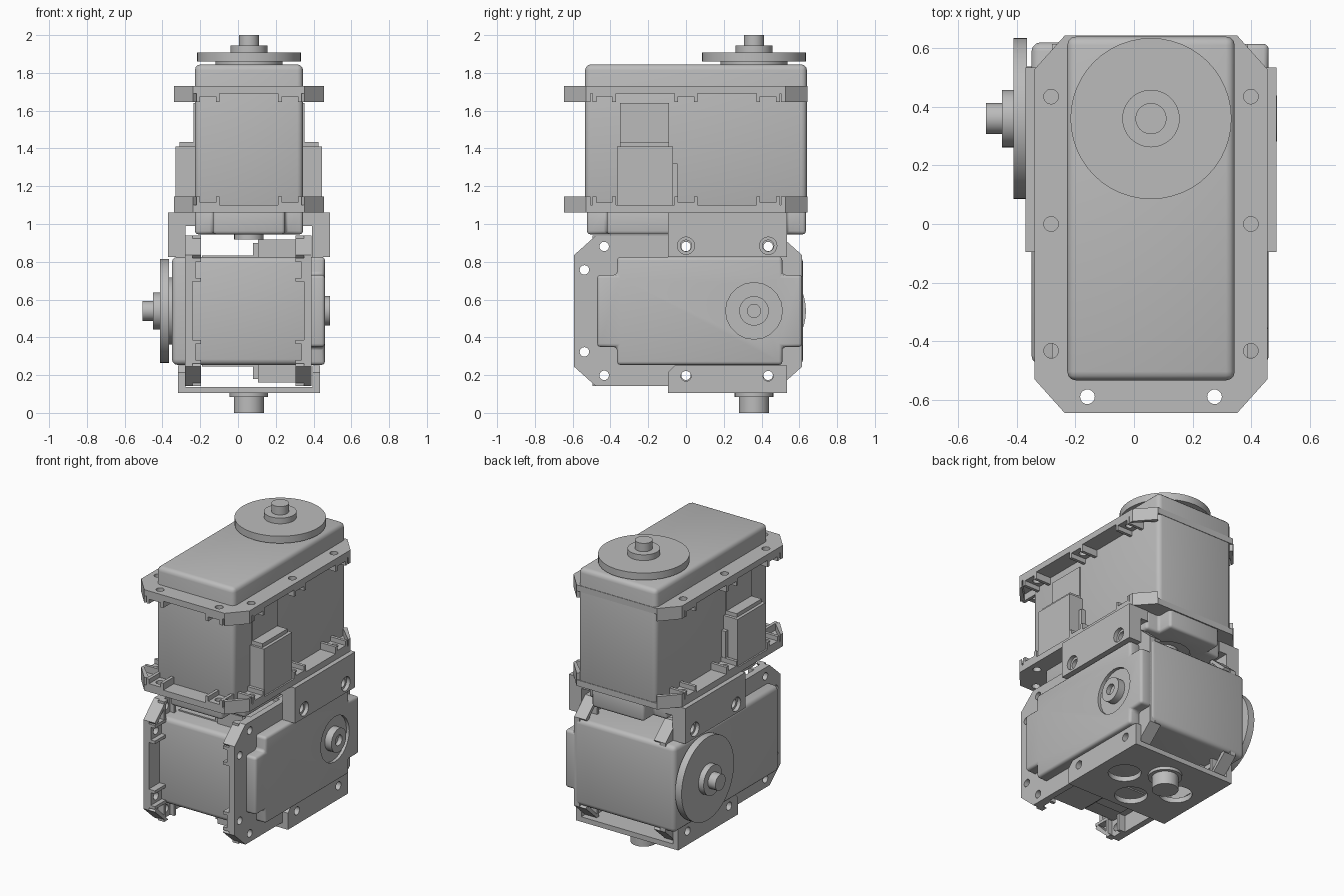
import bpy, bmesh, math
from mathutils import Matrix, Vector

if "Cube" in bpy.data.objects:
    bpy.data.objects.remove(bpy.data.objects["Cube"])

grey = bpy.data.materials.new("light_grey")
grey.use_nodes = True
grey.diffuse_color = (0.5, 0.5, 0.5, 1)
grey.node_tree.nodes["Principled BSDF"].inputs["Base Color"].default_value = (0.5, 0.5, 0.5, 1)


def finish(name, bm, place, bevel=0, cutters=()):
    """Turn a bmesh into a placed object, with optional bevel and drilled holes."""
    bmesh.ops.recalc_face_normals(bm, faces=bm.faces)
    mesh = bpy.data.meshes.new(name)
    bm.to_mesh(mesh)
    bm.free()
    ob = bpy.data.objects.new(name, mesh)
    bpy.context.collection.objects.link(ob)
    if bevel:
        m = ob.modifiers.new("round", 'BEVEL')
        m.width, m.segments, m.limit_method = bevel, 3, 'ANGLE'
    helpers = []
    for base, radius, depth, axis in cutters:
        cbm = cylinder_bm(base, radius, depth, axis, 20)
        cme = bpy.data.meshes.new("cutter")
        cbm.to_mesh(cme)
        cbm.free()
        c = bpy.data.objects.new("cutter", cme)
        c.hide_render = True
        bpy.context.collection.objects.link(c)
        m = ob.modifiers.new("drill", 'BOOLEAN')
        m.object, m.operation, m.solver = c, 'DIFFERENCE', 'EXACT'
        helpers.append(c)
    if bevel or helpers:
        dg = bpy.context.evaluated_depsgraph_get()
        new = bpy.data.meshes.new_from_object(ob.evaluated_get(dg))
        ob.modifiers.clear()
        ob.data = new
        for c in helpers:
            bpy.data.objects.remove(c)
    ob.data.transform(place)
    ob.data.materials.clear()
    ob.data.materials.append(grey)
    bpy.ops.object.select_all(action='DESELECT')
    ob.select_set(True)
    bpy.context.view_layer.objects.active = ob
    bpy.ops.object.shade_smooth_by_angle(angle=math.radians(35))
    return ob


def cylinder_bm(base, radius, depth, axis='Z', sides=48):
    bm = bmesh.new()
    turn = {'Z': Matrix(), 'X': Matrix.Rotation(math.pi / 2, 4, 'Y')}[axis]
    move = Matrix.Translation(Vector(base)) @ turn @ Matrix.Translation((0, 0, depth / 2))
    bmesh.ops.create_cone(bm, cap_ends=True, segments=sides, radius1=radius,
                          radius2=radius, depth=depth, matrix=move)
    return bm


def prism(name, outline, lo, hi, place, **kw):
    bm = bmesh.new()
    f = bm.faces.new([bm.verts.new((x, y, lo)) for x, y in outline])
    up = bmesh.ops.extrude_face_region(bm, geom=[f])["geom"]
    bmesh.ops.translate(bm, vec=(0, 0, hi - lo),
                        verts=[v for v in up if isinstance(v, bmesh.types.BMVert)])
    return finish(name, bm, place, **kw)


def box(name, x, y, z, place=Matrix(), **kw):
    x0, x1 = sorted(x)
    y0, y1 = y
    return prism(name, [(x0, y0), (x1, y0), (x1, y1), (x0, y1)], *sorted(z), place, **kw)


def disc(name, base, radius, depth, place=Matrix(), **kw):
    return finish(name, cylinder_bm(base, radius, depth), place, **kw)


HALF, WING, SPAN, HORN_Y = 0.286, 0.398, 0.67, 0.36


def servo(tag, place, body, flange, cap, socket):
    """Servo along local y, with its output shaft along local +z."""
    y0, y1 = body
    f0, f1 = flange
    top = SPAN + cap
    box(tag + "_case", (-HALF, HALF), body, (0.002, top), place, bevel=0.03)

    # stepped rear cover with its idler bearing
    a0, a1, s, t = y0 + 0.01, y1 - 0.005, 0.105, 0.095
    h, k = HALF, HALF - t
    cross = [(-k, a0), (k, a0), (k, a0 + s), (h, a0 + s), (h, a1 - s), (k, a1 - s),
             (k, a1), (-k, a1), (-k, a1 - s), (-h, a1 - s), (-h, a0 + s), (-k, a0 + s)]
    prism(tag + "_rear_cover", cross, -cap, 0.02, place, bevel=0.018,
          cutters=[((0, HORN_Y, -cap - 0.1), 0.15, 0.12, 'Z')])
    disc(tag + "_idler", (0, HORN_Y, -cap - 0.028), 0.078, 0.06, place,
         cutters=[((0, HORN_Y, -cap - 0.05), 0.035, 0.05, 'Z')])

    # output horn
    for part, lo, radius, depth in (("collar", 0, 0.178, 0.02), ("horn", 0.015, 0.275, 0.047),
                                    ("hub", 0.06, 0.098, 0.04), ("shaft_tip", 0.1, 0.053, 0.055)):
        disc(f"{tag}_{part}", (0, HORN_Y, top + lo), radius, depth, place)

    # mounting flanges with holes, nut pockets and corner walls
    c, d = WING - 0.103, 0.115
    outline = [(-c, f0), (c, f0), (WING, f0 + d), (WING, f1 - d),
               (c, f1), (-c, f1), (-WING, f1 - d), (-WING, f0 + d)]
    side_holes = [(sx * 0.341, y) for sx in (-1, 1) for y in (-0.433, 0.0, 0.435)]
    front_holes = [(sx * 0.217, f0 + 0.055) for sx in (-1, 1)]
    for label, z, inward in (("rear", 0, 1), ("front", SPAN, -1)):
        base = z + inward * 0.04
        tip = z + inward * 0.085
        low = z + inward * 0.055
        prism(f"{tag}_{label}_flange", outline, *sorted((z, base)), place,
              cutters=[((x, y, z - 0.1), 0.025, 0.2, 'Z') for x, y in side_holes + front_holes])
        for x, y in side_holes:
            sx = math.copysign(1, x)
            drill = [((x, y, z - 0.1), 0.025, 0.2, 'Z')]
            box(tag + "_nut_seat", (sx * 0.28, sx * WING), (y - 0.045, y + 0.045),
                (base, low), place, cutters=drill)
            for e in (-1, 1):
                box(tag + "_pocket_wall", (sx * 0.28, sx * WING),
                    (y + e * 0.052 - 0.01, y + e * 0.052 + 0.01), (base, tip), place)
        for x, y in front_holes:
            box(tag + "_nut_seat", (x - 0.045, x + 0.045), (f0, y0 + 0.01), (base, low), place,
                cutters=[((x, y, z - 0.1), 0.025, 0.2, 'Z')])
            for e in (-1, 1):
                w = x + e * 0.052
                box(tag + "_pocket_wall", (w - 0.01, w + 0.01), (f0, y0 + 0.01), (base, tip), place)
        for sx in (-1, 1):
            for ye, e in ((f0, 1), (f1, -1)):
                wall = [(sx * c, ye), (sx * WING, ye + e * d),
                        (sx * WING, ye + e * (d + 0.025)), (sx * (c - 0.02), ye + e * 0.02)]
                prism(tag + "_corner_wall", wall, *sorted((base, tip)), place)

    # cable sockets on both flanks
    reach, length = socket
    for sx in (-1, 1):
        box(tag + "_socket", (sx * 0.27, sx * (HALF + reach)), (-0.365, -0.07),
            (0.04, length - 0.025), place)
        box(tag + "_socket_step", (sx * 0.27, sx * (HALF + reach * 0.8)), (-0.35, -0.09),
            (0.04, length), place)
        box(tag + "_socket_plate", (sx * 0.27, sx * (HALF + 0.008)), (-0.35, -0.09),
            (length, 0.58), place)
        box(tag + "_cable_clip", (sx * 0.27, sx * (HALF + 0.03)), (-0.08, -0.045),
            (0.04, 0.26), place)


MID_X, LOW_Z = 0.058, 0.54
upper = Matrix.Translation((MID_X, 0, 1.06))
lower = Matrix.Translation((0.39, 0, LOW_Z)) @ Matrix.Rotation(-math.pi / 2, 4, 'Y')
servo("upper", upper, (-0.534, 0.64), (-0.645, 0.643), 0.115, (0.102, 0.375))
servo("lower", lower, (-0.48, 0.62), (-0.593, 0.615), 0.07, (0.092, 0.31))

# bracket joining the two servos
BR = (-0.095, 0.535)
for sx in (-1, 1):
    inner, outer = MID_X + sx * 0.335, MID_X + sx * 0.428
    bores = []
    for y in (0.0, 0.435):
        bores.append(((inner - 0.15, y, 0.885), 0.03, 0.3, 'X'))
        bores.append(((outer - 0.025, y, 0.885), 0.046, 0.05, 'X'))
    box("joint_bracket_side", (inner, outer), BR, (0.825, 1.06), cutters=bores)
    box("joint_bracket_ledge", (MID_X + sx * 0.28, inner), BR, (0.99, 1.06))

# base bracket cupping the lower servo, with vent holes
vents = [(MID_X + 0.2, 0.22), (MID_X - 0.2, 0.22), (MID_X, 0.04)]
box("base_plate", (MID_X - 0.375, MID_X + 0.375), BR, (0.105, 0.138),
    cutters=[((x, y, 0), 0.1, 0.3, 'Z') for x, y in vents])
stand_up = Matrix(((0, 0, 1, 0), (1, 0, 0, 0), (0, 1, 0, 0), (0, 0, 0, 1)))
for sx in (-1, 1):
    tab = [(BR[0], 0.105), (BR[1], 0.105), (BR[1], 0.25), (BR[0] + 0.035, 0.25), (BR[0], 0.215)]
    ends = sorted((MID_X + sx * 0.336, MID_X + sx * 0.375))
    prism("base_side_tab", tab, *ends, stand_up,
          cutters=[((y, 0.195, ends[0] - 0.1), 0.027, 0.3, 'Z') for y in (0.0, 0.435)])
disc("base_collar", (MID_X, HORN_Y, 0.085), 0.102, 0.03)
disc("base_stub", (MID_X, HORN_Y, 0), 0.08, 0.11)
